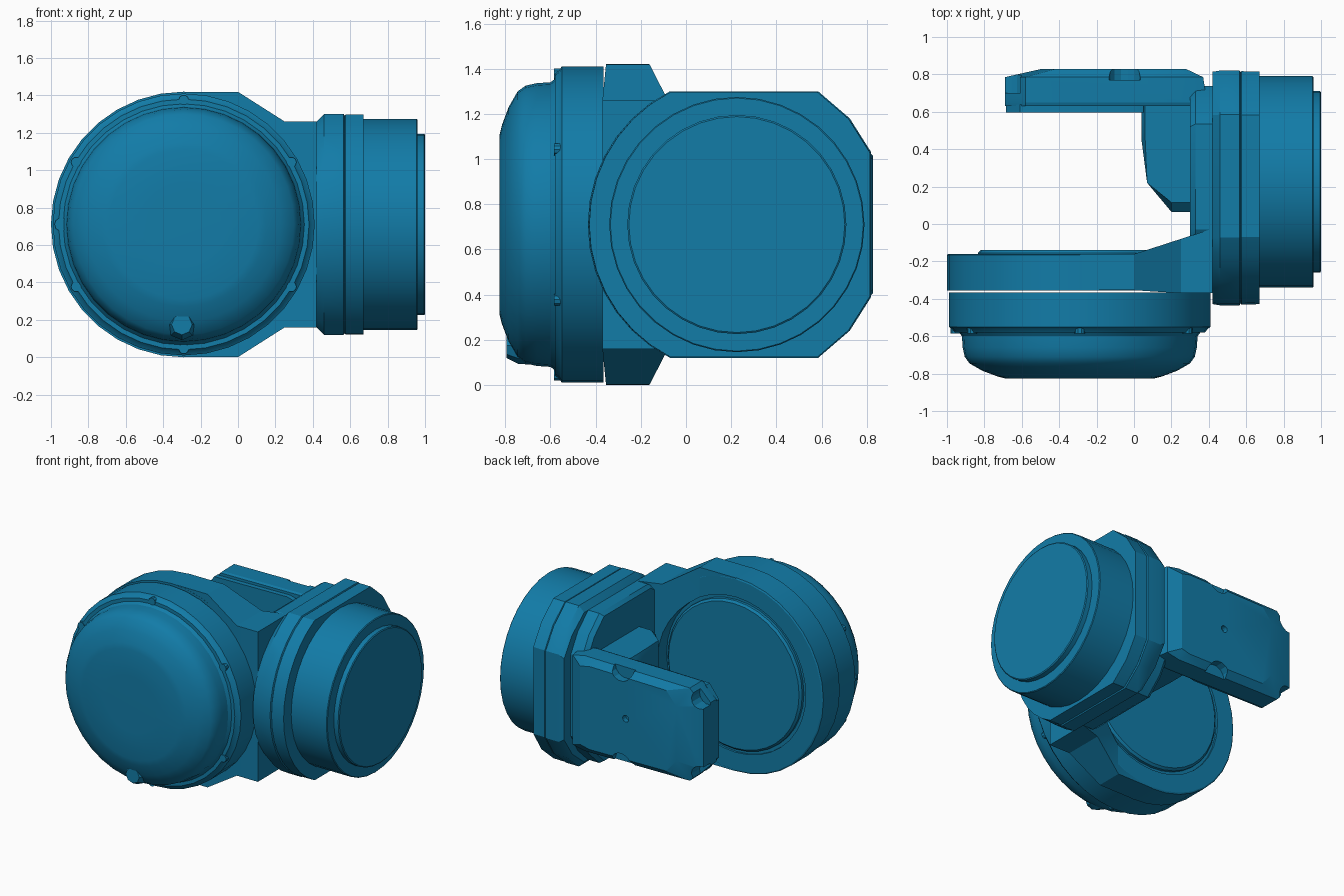
import bpy, bmesh
from math import sin, cos, pi, radians

if "Cube" in bpy.data.objects:
    bpy.data.objects.remove(bpy.data.objects["Cube"])

CZ = 0.71            # height of both axes
DX, FY = -0.29, 0.225  # drum axis x, flange axis y
SEG = 36

blue = bpy.data.materials.new("blue_paint")
blue.diffuse_color = (0.006, 0.2, 0.39, 1)
blue.use_nodes = True
blue.node_tree.nodes["Principled BSDF"].inputs["Base Color"].default_value = blue.diffuse_color


def loft(name, loops, angle=30):
    """Skin a stack of equal-length loops and cap both ends."""
    bm = bmesh.new()
    rows = [[bm.verts.new(p) for p in loop] for loop in loops]
    n = len(rows[0])
    for a, b in zip(rows, rows[1:]):
        for i in range(n):
            bm.faces.new((a[i], a[(i + 1) % n], b[(i + 1) % n], b[i]))
    bm.faces.new(rows[0])
    bm.faces.new(rows[-1])
    bmesh.ops.recalc_face_normals(bm, faces=bm.faces)
    me = bpy.data.meshes.new(name)
    bm.to_mesh(me)
    bm.free()
    ob = bpy.data.objects.new(name, me)
    bpy.context.collection.objects.link(ob)
    me.materials.append(blue)
    smooth(ob, angle)
    return ob


def smooth(ob, angle=30):
    bpy.ops.object.select_all(action='DESELECT')
    ob.select_set(True)
    bpy.context.view_layer.objects.active = ob
    bpy.ops.object.shade_smooth_by_angle(angle=radians(angle))


def turn_y(name, x, z, profile, seg=SEG):
    """Lathe (y, radius) pairs about an axis parallel to y."""
    ring = [2 * pi * i / seg for i in range(seg)]
    return loft(name, [[(x + r * cos(a), y, z + r * sin(a)) for a in ring]
                       for y, r in profile])


def turn_x(name, y, z, profile, seg=SEG):
    """Lathe (x, radius) pairs about an axis parallel to x."""
    ring = [2 * pi * i / seg for i in range(seg)]
    return loft(name, [[(x, y + r * cos(a), z + r * sin(a)) for a in ring]
                       for x, r in profile])


def cut(ob, cutter, angle=30):
    m = ob.modifiers.new("cut", 'BOOLEAN')
    m.object, m.solver = cutter, 'EXACT'
    bpy.context.view_layer.objects.active = ob
    bpy.ops.object.modifier_apply(modifier=m.name)
    smooth(ob, angle)


def drop(ob):
    bpy.data.objects.remove(ob, do_unlink=True)


# drum: inner plate, and outer ring with its rounded cover
drum_plate = turn_y("drum_plate", DX, CZ, [(-0.355, 0.71), (-0.165, 0.71), (-0.16, 0.70)])
drum_cover = turn_y("drum_cover", DX, CZ, [
    (-0.365, 0.70), (-0.55, 0.70), (-0.56, 0.685), (-0.58, 0.67), (-0.58, 0.645),
    (-0.60, 0.63), (-0.66, 0.626), (-0.71, 0.615), (-0.745, 0.59),
    (-0.785, 0.52), (-0.815, 0.44), (-0.825, 0.40), (-0.826, 0.2)])

# neck joining the drum to the flange
neck = loft("neck", [[(x, f, CZ - h), (x, b, CZ - h), (x, b, CZ + h), (x, f, CZ + h)]
                     for x, h, f, b in [(DX, 0.709, -0.354, -0.161), (0, 0.709, -0.354, -0.161),
                                        (0.25, 0.55, -0.37, -0.08), (0.42, 0.55, -0.37, -0.025)]], 20)

# round seat cut into the neck and plate, with a raised disc inside
seat = turn_y("seat_cutter", DX, CZ, [(-0.175, 0.57), (0.2, 0.57)])
for part in (drum_plate, neck):
    cut(part, seat, 20)
drop(seat)
turn_y("drum_inner_disc", DX, CZ, [(-0.3, 0.545), (-0.155, 0.545), (-0.14, 0.53)])

# cover screws and pointed drain boss
for k in range(6):
    a = radians(30 + 60 * k)
    turn_y("cover_screw", DX + 0.665 * cos(a), CZ + 0.665 * sin(a),
           [(-0.54, 0.027), (-0.585, 0.027)], 10)
turn_y("side_screw", DX - 0.655, CZ, [(-0.54, 0.036), (-0.585, 0.036)], 10)
turn_y("drain_boss", DX - 0.01, 0.175, [(-0.6, 0.085), (-0.74, 0.083), (-0.795, 0.055)], 8)


# flange outline: round towards the front, clipped top and bottom, chamfered rear
def outline(x, sy, sz):
    pts = [(0.66 * cos(radians(a)), 0.66 * sin(radians(a)))
           for a in [116.7 + 126.6 * i / 14 for i in range(15)]]
    pts += [(0.36, -0.59), (0.50, -0.47), (0.595, -0.32)]
    pts += [(0.595, 0.32), (0.50, 0.47), (0.36, 0.59)]
    return [(x, FY + y * sy, CZ + z * sz) for y, z in pts]


loft("flange", [outline(0.42, 0.99, 0.93), outline(0.46, 1, 1), outline(0.565, 1, 1),
                outline(0.57, 0.985, 0.985), outline(0.575, 0.995, 0.995),
                outline(0.67, 0.99, 0.995)])
loft("side_wall", [outline(0.30, 0.82, 0.90), outline(0.33, 0.86, 0.93),
                   outline(0.43, 0.86, 0.93)])

# flange drum and end disc
turn_x("flange_drum", FY, CZ, [(0.6, 0.565), (0.955, 0.565), (0.96, 0.56)])
turn_x("flange_end_disc", FY, CZ, [(0.9, 0.485), (0.995, 0.485), (1.0, 0.478)])

# rear support arm: chamfered plate with softened outer face
plan = [(-0.69, -0.23), (-0.58, -0.34), (0.28, -0.35), (0.38, -0.33),
        (0.38, 0.33), (0.28, 0.35), (-0.58, 0.34), (-0.69, 0.23)]


def arm_loop(y, left, right, s):
    mid, half = (left + right) / 2, (right - left) / 2
    return [(mid + (x + 0.155) / 0.535 * half, y, CZ + z * s) for x, z in plan]


arm = loft("support_arm", [arm_loop(0.63, -0.69, 0.38, 0.98), arm_loop(0.65, -0.69, 0.39, 1),
                           arm_loop(0.785, -0.69, 0.37, 1), arm_loop(0.828, -0.50, 0.28, 0.87)], 15)
loft("arm_inner_lip", [arm_loop(0.595, -0.685, 0.05, 0.92), arm_loop(0.64, -0.685, 0.05, 0.92)])

# screw hole and edge scallops in the arm
for x, z, r, y in [(-0.09, CZ, 0.025, 0.79), (-0.05, CZ + 0.35, 0.085, 0.77),
                   (-0.05, CZ - 0.35, 0.085, 0.77), (-0.67, CZ + 0.28, 0.07, 0.70),
                   (-0.67, CZ - 0.28, 0.07, 0.70)]:
    c = turn_y("hole_cutter", x, z, [(y, r), (0.95, r)], 14)
    cut(arm, c, 15)
    drop(c)

# tapered rib in the corner between arm and side wall
rib = [(0.02, 0.60), (0.04, 0.45), (0.07, 0.22), (0.20, 0.065), (0.32, 0.065), (0.32, 0.64), (0.02, 0.64)]
loft("corner_rib", [[(max(x, 0.04 + 0.02 * e), max(y, 0.065 + 0.05 * e), CZ + z) for x, y in rib]
                    for z, e in [(-0.30, 1), (-0.25, 0), (0.25, 0), (0.30, 1)]], 20)
